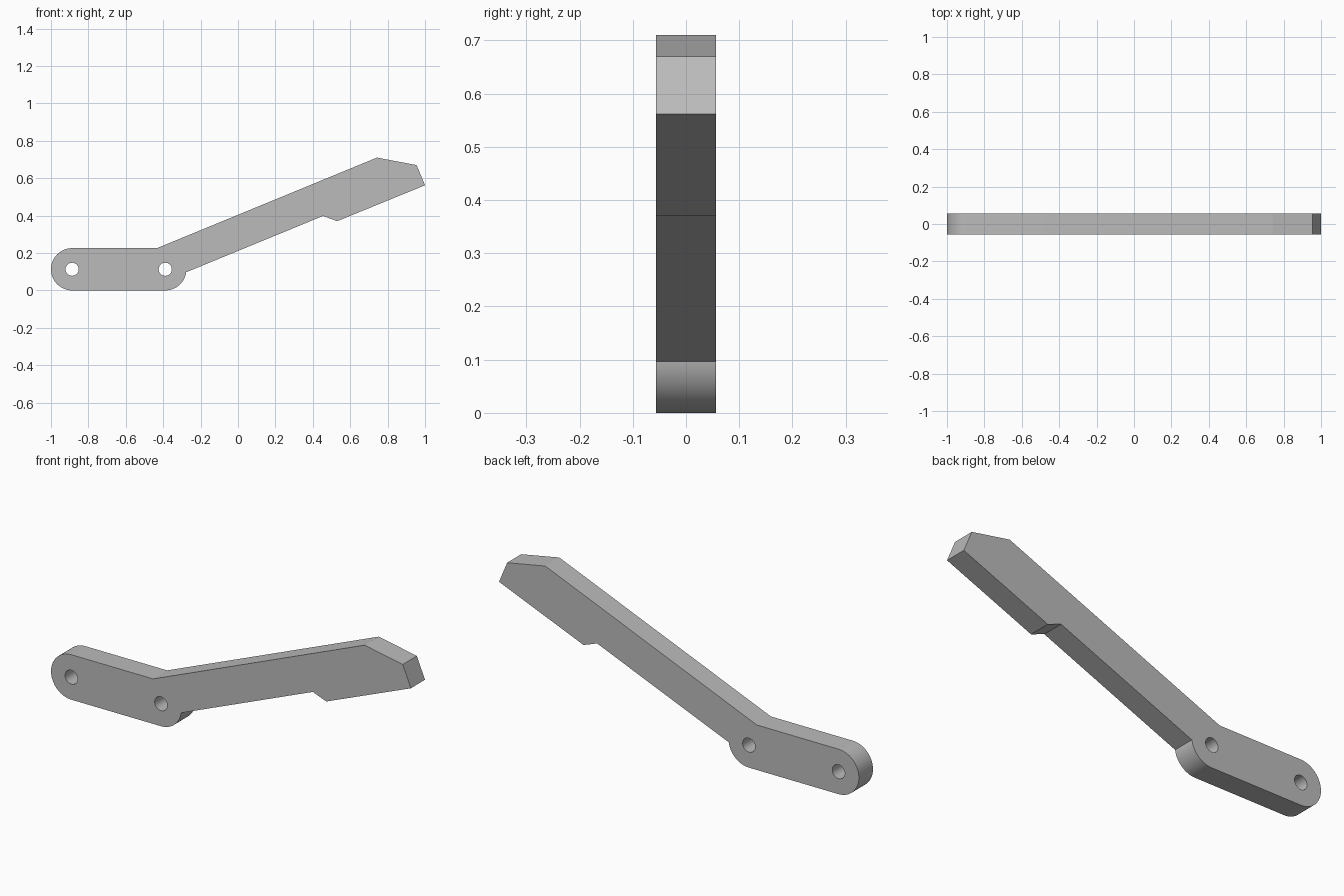
import bpy, bmesh
from math import cos, sin, pi, asin

cube = bpy.data.objects.get("Cube")
if cube:
    bpy.data.objects.remove(cube, do_unlink=True)

grey = bpy.data.materials.new("plain grey")
grey.use_nodes = True
colour = (0.5, 0.5, 0.5, 1)
grey.diffuse_color = colour
grey.node_tree.nodes["Principled BSDF"].inputs["Base Color"].default_value = colour

R = 0.113            # radius of the rounded ends
HALF = 0.056         # half thickness
HOLE = 0.035
LEFT, RIGHT = -1 + R, -0.389


def arc(cx, r, start, end, steps):
    """Points along a circular arc in the side plane."""
    return [(cx + r * cos(start + (end - start) * i / steps),
             R + r * sin(start + (end - start) * i / steps))
            for i in range(steps + 1)]


def plate(name, outline, half):
    """Extrude an x-z outline evenly to both sides of y = 0."""
    bm = bmesh.new()
    face = bm.faces.new([bm.verts.new((x, -half, z)) for x, z in outline])
    out = bmesh.ops.extrude_face_region(bm, geom=[face])
    moved = [v for v in out["geom"] if isinstance(v, bmesh.types.BMVert)]
    bmesh.ops.translate(bm, verts=moved, vec=(0, 2 * half, 0))
    bmesh.ops.recalc_face_normals(bm, faces=bm.faces[:])
    mesh = bpy.data.meshes.new(name)
    bm.to_mesh(mesh)
    bm.free()
    mesh.materials.append(grey)
    obj = bpy.data.objects.new(name, mesh)
    bpy.context.collection.objects.link(obj)
    return obj


# Rounded mounting foot, then the sloping arm with its notched, chamfered head
outline = arc(LEFT, R, pi / 2, 3 * pi / 2, 40)
outline += arc(RIGHT, R, -pi / 2, asin((0.097 - R) / R), 24)
outline += [(0.455, 0.398), (0.53, 0.37), (1.0, 0.562),
            (0.955, 0.67), (0.743, 0.71), (-0.433, 2 * R)]
lever = plate("lever_arm", outline, HALF)

# Two pivot holes through the foot
for side, cx in (("outer", LEFT), ("inner", RIGHT)):
    cutter = plate(side + "_hole_cutter", arc(cx, HOLE, 0, 2 * pi, 32)[:-1], 2 * HALF)
    cutter.hide_render = True
    cutter.hide_set(True)
    cut = lever.modifiers.new(side + "_hole", 'BOOLEAN')
    cut.operation = 'DIFFERENCE'
    cut.solver = 'EXACT'
    cut.object = cutter

# Bake the holes so the rounded walls can be smoothed with crisp edges
bpy.context.view_layer.objects.active = lever
lever.select_set(True)
for cut in list(lever.modifiers):
    helper = cut.object
    bpy.ops.object.modifier_apply(modifier=cut.name)
    bpy.data.objects.remove(helper, do_unlink=True)
bpy.ops.object.shade_smooth_by_angle(angle=pi / 9)
